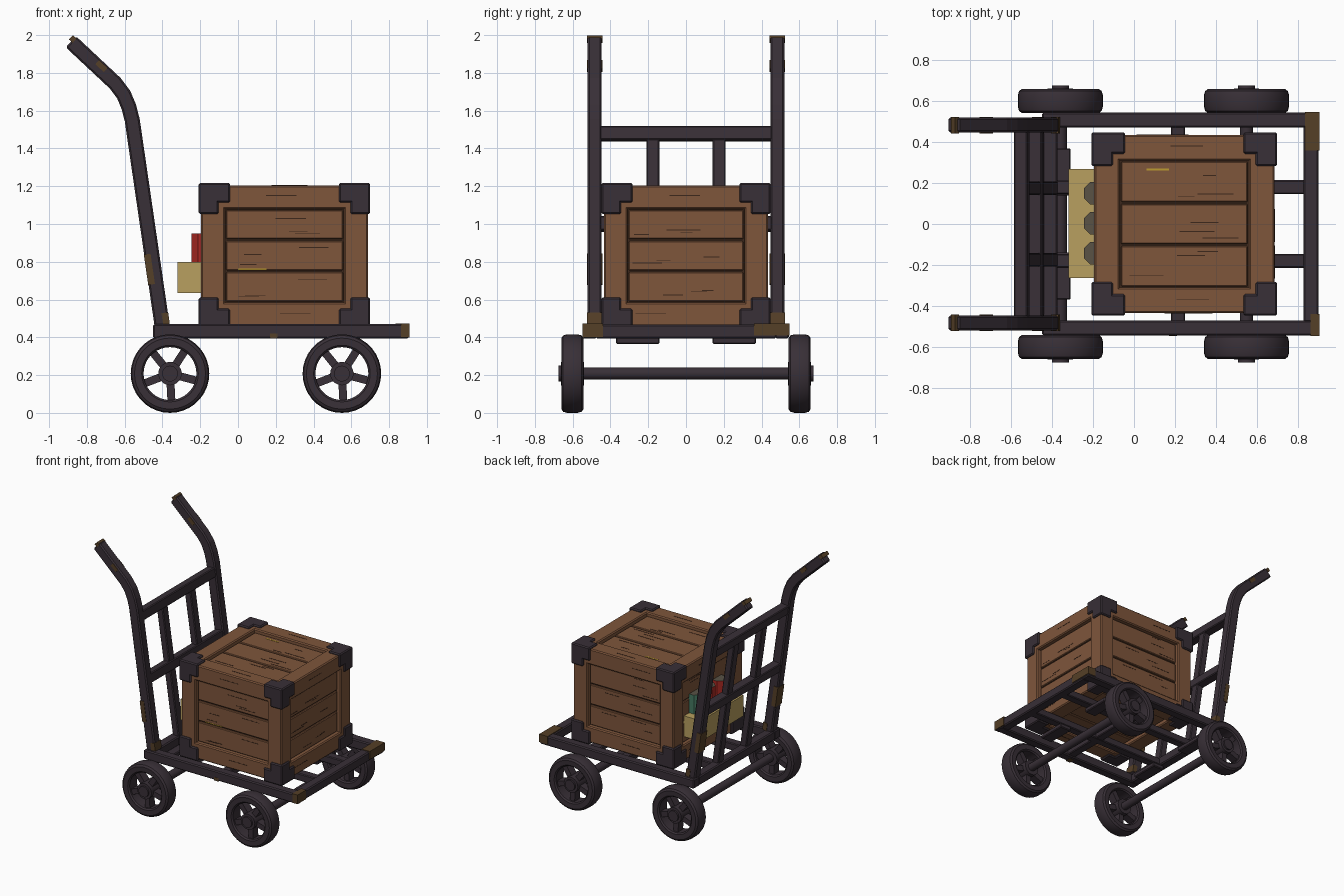
import bpy, bmesh, math, random
from mathutils import Vector, Matrix

if "Cube" in bpy.data.objects:
    bpy.data.objects.remove(bpy.data.objects["Cube"])

random.seed(4)

def mat(name, r, g, b):
    m = bpy.data.materials.new(name)
    m.diffuse_color = (r, g, b, 1)
    m.use_nodes = True
    m.node_tree.nodes["Principled BSDF"].inputs["Base Color"].default_value = m.diffuse_color
    return m

METAL = mat("dark metal", 0.040, 0.029, 0.038)
RUST = mat("rust brown", 0.090, 0.050, 0.020)
WOOD = mat("crate wood", 0.210, 0.092, 0.044)
GROOVE = mat("dark groove", 0.045, 0.020, 0.011)
STRAW = mat("olive yellow", 0.480, 0.350, 0.115)
RED = mat("red", 0.400, 0.022, 0.016)
TEAL = mat("teal", 0.060, 0.190, 0.120)
LID = mat("grey lid", 0.100, 0.085, 0.060)
GOLD = mat("gold", 0.500, 0.330, 0.030)

def finish(name, bm, mats, bevel=0, smooth=False):
    bmesh.ops.recalc_face_normals(bm, faces=bm.faces)
    me = bpy.data.meshes.new(name)
    bm.to_mesh(me)
    bm.free()
    for m in mats:
        me.materials.append(m)
    ob = bpy.data.objects.new(name, me)
    bpy.context.collection.objects.link(ob)
    if bevel:
        mod = ob.modifiers.new("bevel", 'BEVEL')
        mod.width = bevel
        mod.segments = 1
    if smooth:
        bpy.context.view_layer.objects.active = ob
        ob.select_set(True)
        bpy.ops.object.shade_smooth_by_angle(angle=math.radians(35))
        ob.select_set(False)
    return ob

def add_box(bm, lo, hi, M=Matrix()):
    lo, hi = Vector(lo), Vector(hi)
    S = Matrix.Diagonal((*(hi - lo), 1))
    bmesh.ops.create_cube(bm, size=1, matrix=M @ Matrix.Translation((lo + hi) / 2) @ S)

def boxes(name, items, m, bevel=0):
    bm = bmesh.new()
    for lo, hi in items:
        add_box(bm, lo, hi)
    return finish(name, bm, [m], bevel)

def strip(bm, pts, w, y0, y1):
    """Bar of width w following an xz path, between y0 and y1."""
    rings = []
    for i, p in enumerate(pts):
        a, b = Vector(pts[max(i - 1, 0)]), Vector(pts[min(i + 1, len(pts) - 1)])
        t = (b - a).normalized()
        n = Vector((-t.y, t.x)) * w / 2
        p = Vector(p)
        rings.append([bm.verts.new((q.x, y, q.y)) for q, y in
                      ((p + n, y0), (p - n, y0), (p - n, y1), (p + n, y1))])
    for r, s in zip(rings, rings[1:]):
        for k in range(4):
            bm.faces.new((r[k], r[(k + 1) % 4], s[(k + 1) % 4], s[k]))
    bm.faces.new(rings[0])
    bm.faces.new(rings[-1])

def lathe(bm, prof, c, segs=32):
    """Closed (radius, y) profile turned about a y axis through c."""
    rings = []
    for i in range(segs):
        a = math.tau * i / segs
        rings.append([bm.verts.new((c[0] + r * math.cos(a), y, c[1] + r * math.sin(a)))
                      for r, y in prof])
    n = len(prof)
    for i in range(segs):
        r, s = rings[i], rings[(i + 1) % segs]
        for k in range(n):
            bm.faces.new((r[k], r[(k + 1) % n], s[(k + 1) % n], s[k]))

def add_cyl(bm, x, z, r, y0, y1, segs=20):
    M = Matrix.Translation((x, (y0 + y1) / 2, z)) @ Matrix.Rotation(math.pi / 2, 4, 'X')
    bmesh.ops.create_cone(bm, cap_ends=True, segments=segs, radius1=r, radius2=r,
                          depth=abs(y1 - y0), matrix=M)

# Platform: outer rails, inner slats, axle pads
Z0, Z1 = 0.395, 0.47
boxes("platform_frame", [((-0.45, s * 0.508 - 0.037, Z0), (0.905, s * 0.508 + 0.037, Z1)) for s in (-1, 1)]
      + [((x, -0.48, Z0), (x + 0.075, 0.48, Z1 - 0.002)) for x in (-0.448, 0.828)], METAL, 0.008)
boxes("platform_slats", [((-0.4, s * 0.18 - 0.034, 0.4), (0.85, s * 0.18 + 0.034, 0.458)) for s in (-1, 1)]
      + [((0.18, -0.49, 0.402), (0.25, 0.49, 0.456))], METAL, 0.006)
AX, AZ = (-0.36, 0.55), 0.208
boxes("axle_pads", [((x - 0.05, min(s * 0.14, s * 0.37), 0.365), (x + 0.05, max(s * 0.14, s * 0.37), 0.4))
                    for x in AX for s in (-1, 1)], METAL, 0.006)

# Wheels and axles
for label, x in zip(("rear", "front"), AX):
    bm = bmesh.new()
    add_cyl(bm, x, AZ, 0.032, -0.57, 0.57, 14)
    finish(label + "_axle", bm, [METAL], 0, True)
    for side, s in (("left", -1), ("right", 1)):
        bm = bmesh.new()
        prof = [(0.14, 0.555), (0.15, 0.545), (0.188, 0.543), (0.202, 0.553), (0.208, 0.575),
                (0.208, 0.63), (0.202, 0.65), (0.188, 0.66), (0.15, 0.658), (0.14, 0.648)]
        lathe(bm, [(r, s * y) for r, y in prof], (x, AZ), 36)
        for k in range(5):
            R = Matrix.Translation((x, s * 0.602, AZ)) @ Matrix.Rotation(math.radians(15 + 72 * k), 4, 'Y')
            add_box(bm, (0.03, -0.032, -0.021), (0.155, 0.032, 0.021), R)
        add_cyl(bm, x, AZ, 0.062, s * 0.54, s * 0.663)
        add_cyl(bm, x, AZ, 0.042, s * 0.65, s * 0.676)
        finish(f"{label}_{side}_wheel", bm, [METAL], 0, True)

# Handles and back rack
path = [(-0.40, 0.45), (-0.56, 1.55), (-0.578, 1.62), (-0.605, 1.685), (-0.65, 1.745), (-0.885, 1.965)]
def post_x(z):
    return -0.40 - 0.16 * (z - 0.45) / 1.1
for side, s in (("left", -1), ("right", 1)):
    bm = bmesh.new()
    strip(bm, path, 0.08, s * 0.447, s * 0.521)
    finish(side + "_handle", bm, [METAL], 0.009)
    bm = bmesh.new()
    strip(bm, [(post_x(0.45), 0.45), (post_x(1.48), 1.48)], 0.055, s * 0.175 - 0.034, s * 0.175 + 0.034)
    finish(side + "_rack_bar", bm, [METAL], 0.006)
for name, z in (("upper_rack_rail", 1.478), ("middle_rack_rail", 1.0)):
    bm = bmesh.new()
    strip(bm, [(post_x(z - 0.037), z - 0.037), (post_x(z + 0.037), z + 0.037)], 0.068, -0.46, 0.46)
    finish(name, bm, [METAL], 0.006)

# Rust patches: thin skins over corners, posts and handle tips
bm = bmesh.new()
add_box(bm, (0.835, 0.36, 0.41), (0.908, 0.548, 0.473))
add_box(bm, (0.862, -0.548, 0.400), (0.908, -0.44, 0.473))
add_box(bm, (0.17, -0.547, 0.393), (0.21, -0.5, 0.42))
for s in (-1, 1):
    strip(bm, [(post_x(0.68) - 0.024, 0.68), (post_x(0.84) - 0.024, 0.84)], 0.036, s * 0.443, s * 0.524)
    strip(bm, [(post_x(0.47) + 0.024, 0.47), (post_x(0.53) + 0.024, 0.53)], 0.036, s * 0.443, s * 0.524)
    strip(bm, [(-0.70, 1.815), (-0.745, 1.857)], 0.03, s * 0.443, s * 0.524)
    strip(bm, [(-0.865, 1.97), (-0.885, 1.988)], 0.03, s * 0.443, s * 0.524)
finish("rust_patches", bm, [RUST])

# Crate: twelve edge beams, planked panels, grooves
LO, HI, W = Vector((-0.195, -0.435, 0.46)), Vector((0.687, 0.435, 1.205)), 0.125
beams = []
for a in range(3):
    b, c = (a + 1) % 3, (a + 2) % 3
    for sb in (0, 1):
        for sc in (0, 1):
            lo, hi = LO.copy(), HI.copy()
            for ax, sd in ((b, sb), (c, sc)):
                if sd:
                    lo[ax] = HI[ax] - W
                else:
                    hi[ax] = LO[ax] + W
            e = 0.002 * a
            lo[a] += e
            hi[a] -= e
            beams.append((lo, hi))
boxes("crate_beams", beams, WOOD, 0.008)

planks, cracks = [], []
for n, along, across in ((1, 0, 2), (0, 1, 2), (2, 0, 1)):
    for s in (0, 1):
        face = HI[n] if s else LO[n]
        d = -1 if s else 1
        a0, a1 = LO[along] + W - 0.01, HI[along] - W + 0.01
        c0, c1 = LO[across] + W, HI[across] - W
        step = (c1 - c0) / 3
        def slab(u0, u1, v0, v1, near, far):
            lo, hi = Vector(), Vector()
            lo[along], hi[along], lo[across], hi[across] = u0, u1, v0, v1
            p, q = face + d * near, face + d * far
            lo[n], hi[n] = min(p, q), max(p, q)
            return lo, hi
        cracks.append(slab(a0, a1, c0 - 0.01, c1 + 0.01, 0.038, 0.06))
        for k in range(3):
            v = c0 + k * step
            planks.append(slab(a0 + 0.016, a1 - 0.016, v + 0.005, v + step - 0.005, 0.024, 0.05))
            for j in range(3):   # wood grain lines on each plank
                u = random.uniform(a0 + 0.02, a1 - 0.22)
                w = v + random.uniform(0.02, step - 0.02)
                cracks.append(slab(u, u + random.uniform(0.06, 0.18), w, w + 0.004, 0.0225, 0.03))
        for v in (c0 - W * 0.5, c1 + W * 0.55):   # grain lines on the beams
            u = random.uniform(a0, a1 - 0.2)
            cracks.append(slab(u, u + 0.16, v, v + 0.004, -0.0015, 0.005))
boxes("crate_planks", planks, WOOD, 0.005)
boxes("crate_grooves", cracks, GROOVE)
boxes("gold_glints", [((0.0, -0.413, 0.757), (0.15, -0.405, 0.764)),
                      ((0.06, 0.262, 1.178), (0.17, 0.272, 1.183))], GOLD)

# Crate corner brackets, three short arms at each corner
arms = []
for i in range(8):
    sg = [(i >> k) & 1 for k in range(3)]
    for a in range(3):
        lo, hi = Vector(), Vector()
        for k in range(3):
            size = 0.165 if k == a else 0.105
            out = 0.013
            if sg[k]:
                lo[k], hi[k] = HI[k] + out - size, HI[k] + out
            else:
                lo[k], hi[k] = LO[k] - out, LO[k] - out + size
        arms.append((lo, hi))
boxes("crate_corners", arms, METAL, 0.008)

# Small box with three cans, sticking out behind the crate
boxes("can_box", [((-0.32, -0.265, 0.635), (-0.06, 0.27, 0.8))], STRAW)
for name, y, m in (("left_can", -0.143, RED), ("middle_can", 0.003, RED), ("right_can", 0.15, TEAL)):
    bm = bmesh.new()
    bmesh.ops.create_cone(bm, cap_ends=True, segments=8, radius1=0.06, radius2=0.06, depth=0.16,
                          matrix=Matrix.Translation((-0.19, y, 0.87)) @ Matrix.Rotation(math.pi / 8, 4, 'Z'))
    bm.normal_update()
    for f in bm.faces:
        f.material_index = 1 if f.normal.z > 0.9 else 0
    finish(name, bm, [m, LID])
